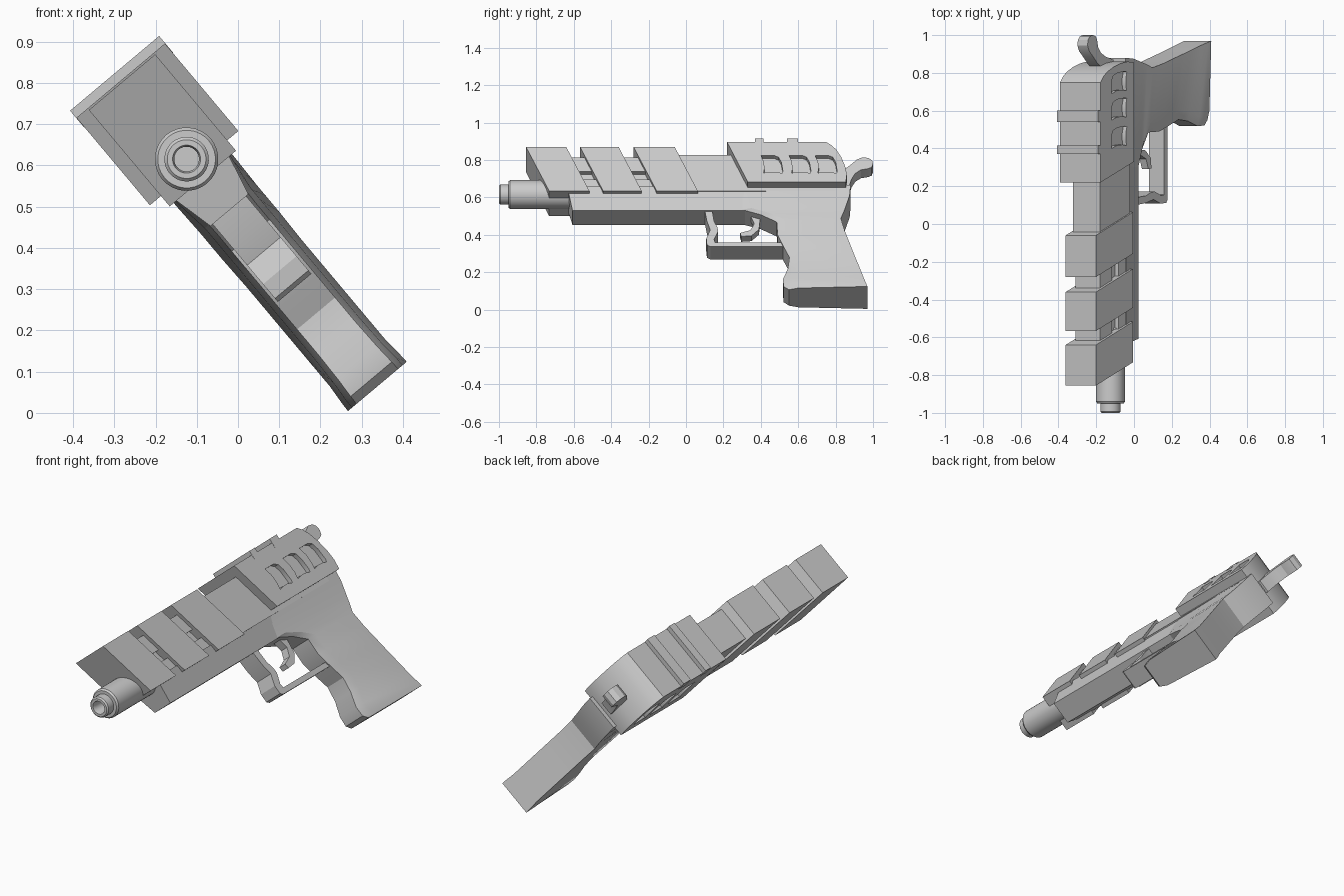
import bpy, bmesh, math

if "Cube" in bpy.data.objects:
    bpy.data.objects.remove(bpy.data.objects["Cube"])

# Model is laid out upright (side s, length y, height t), then rolled 40 degrees about y
C, S = math.cos(math.radians(40)), math.sin(math.radians(40))
MID = 0.30  # side position of the centre plane


def loft(name, rings):
    """Skin a list of equal-length rings of (side, y, height) and cap both ends."""
    bm = bmesh.new()
    rows = [[bm.verts.new(((MID + s) * C - t * S, y, (MID + s) * S + t * C))
             for s, y, t in ring] for ring in rings]
    n = len(rows[0])
    for a, b in zip(rows, rows[1:]):
        for i in range(n):
            j = (i + 1) % n
            bm.faces.new((a[i], a[j], b[j], b[i]))
    bm.faces.new(rows[0])
    bm.faces.new(rows[-1])
    bmesh.ops.recalc_face_normals(bm, faces=bm.faces)
    mesh = bpy.data.meshes.new(name)
    bm.to_mesh(mesh)
    bm.free()
    ob = bpy.data.objects.new(name, mesh)
    bpy.context.collection.objects.link(ob)
    return ob


def prism(name, pts, hw=0.1, off=0.0):
    """Extrude a side profile of (y, height[, half width]) across the centre plane."""
    w = [p[2] if len(p) > 2 else hw for p in pts]
    return loft(name, [[(off + k * h, p[0], p[1]) for p, h in zip(pts, w)] for k in (-1, 1)])


def box(name, y0, y1, t0, t1, hw):
    return prism(name, [(y0, t0), (y1, t0), (y1, t1), (y0, t1)], hw)


# Frame, narrower along its underside
prism("frame", [(-.635, .53, .093), (.45, .53, .093), (.45, .39, .06), (-.607, .39, .06)])

# Grip: height, front y, back y, half widths at front / panel edge / back
levels = [(.54, .30, .88, .093, .093, .093), (.47, .30, .875, .078, .084, .092),
          (.395, .30, .855, .061, .074, .09), (.36, .40, .845, .06, .074, .09),
          (.31, .485, .828, .06, .074, .09), (.22, .49, .85, .06, .074, .088),
          (.13, .525, .878, .06, .074, .088), (.063, .553, .898, .06, .074, .088),
          (-.015, .545, .923, .06, .074, .088), (-.093, .518, .947, .062, .076, .088),
          (-.145, .522, .963, .065, .080, .092), (-.168, .55, .97, .066, .080, .093)]
rings = []
for t, yf, yb, a, b, c in levels:
    half = [(a, yf), (b, yf + .05), (c, yb)]
    rings.append([(s, y, t) for s, y in half] + [(-s, y, t) for s, y in half[::-1]])
loft("grip", rings)

# Trigger guard and trigger
prism("trigger_guard", [(.10, .40), (.112, .32), (.13, .26), (.108, .20), (.112, .155),
                        (.13, .144), (.53, .144), (.53, .172), (.155, .172), (.15, .195),
                        (.172, .25), (.168, .28), (.15, .32), (.14, .40)], .053)
prism("trigger", [(.34, .40), (.365, .33), (.345, .285), (.29, .265), (.295, .24),
                  (.35, .245), (.39, .29), (.40, .40)], .022)

# Slide core, with a side channel showing in the gaps between the blocks
box("slide_core_rear", -.10, .80, .50, .75, .093)
box("slide_core_upper", -.70, -.05, .64, .74, .085)
box("slide_core_lower", -.70, -.05, .50, .585, .085)
box("slide_core_inner", -.69, -.05, .52, .70, .06)

# Three slanted slide blocks
for i, (y0, y1) in enumerate([(-.855, -.64), (-.566, -.36), (-.28, -.06)]):
    prism(f"slide_block_{i + 1}",
          [(y0, .795), (y1, .795), (y1 + .123, .49), (y0 + .123, .49)], .105)

# Wide rear cover with rounded back
cover = prism("rear_cover", [(.22, .80), (.75, .80), (.78, .777), (.805, .745), (.83, .695),
                             (.85, .635), (.86, .575), (.855, .523), (.33, .523)], .14)
for i, (y0, y1) in enumerate([(.37, .415), (.54, .60)]):
    box(f"cover_rib_{i + 1}", y0, y1, .77, .823, .141)

# Vent recesses cut into both sides of the cover
vent = [(0, .708), (.07, .708), (.095, .695), (.11, .66), (.118, .60), (.115, .583),
        (.08, .592), (.045, .592), (.015, .585), (.02, .62), (.016, .665)]
for y0 in (.40, .55, .69):
    for side in (-1, 1):
        cutter = prism("vent_cutter", [(y0 + y, t) for y, t in vent], .03, side * .145)
        cutter.hide_render = True
        mod = cover.modifiers.new("vent", 'BOOLEAN')
        mod.operation = 'DIFFERENCE'
        mod.solver = 'EXACT'
        mod.object = cutter
        bpy.context.view_layer.objects.active = cover
        bpy.ops.object.modifier_apply(modifier=mod.name)
        bpy.data.objects.remove(cutter)

# Hammer
prism("hammer", [(.80, .62), (.85, .70), (.885, .735), (.915, .768), (.945, .782), (.975, .778),
                 (.995, .76), (1.0, .735), (.992, .712), (.97, .702), (.935, .695),
                 (.905, .67), (.885, .63), (.87, .57), (.82, .56)], .035)

# Barrel with stepped, hollow muzzle
steps = [(-.55, .077), (-.94, .077), (-.95, .070), (-.95, .054), (-.993, .054),
         (-1.0, .047), (-1.0, .034), (-.985, .030), (-.90, .030)]
loft("barrel", [[(r * math.cos(a), y, .5515 + r * math.sin(a))
                 for a in (i * math.tau / 32 for i in range(32))] for y, r in steps])

# Smooth the curved areas, keep the hard edges
bpy.ops.object.select_all(action='SELECT')
bpy.context.view_layer.objects.active = cover
bpy.ops.object.shade_smooth_by_angle(angle=math.radians(25))
